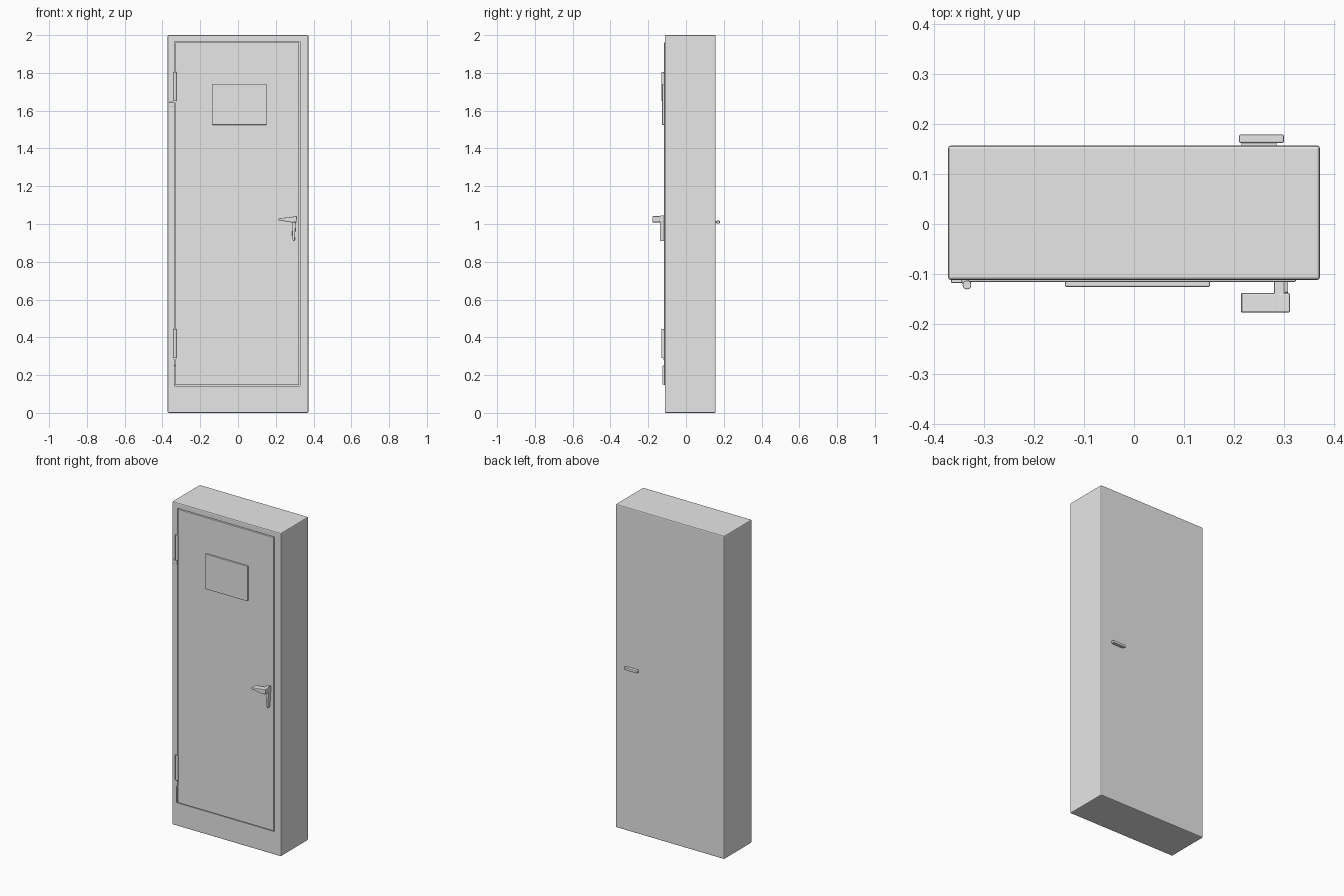
import bpy
import bmesh
from mathutils import Vector

default_cube = bpy.data.objects.get("Cube")
if default_cube:
    bpy.data.objects.remove(default_cube, do_unlink=True)

grey = bpy.data.materials.new("plain_grey")
grey.use_nodes = True
grey.diffuse_color = (0.8, 0.8, 0.8, 1)
grey.node_tree.nodes["Principled BSDF"].inputs["Base Color"].default_value = (0.8, 0.8, 0.8, 1)


def finish(name, bm, bevel=0.0):
    bmesh.ops.recalc_face_normals(bm, faces=bm.faces)
    mesh = bpy.data.meshes.new(name)
    bm.to_mesh(mesh)
    bm.free()
    mesh.materials.append(grey)
    obj = bpy.data.objects.new(name, mesh)
    bpy.context.collection.objects.link(obj)
    if bevel:
        mod = obj.modifiers.new("soft_edges", "BEVEL")
        mod.width = bevel
        mod.segments = 2
    return obj


def box(name, x, y, z, bevel=0.0):
    """Box from (min, max) ranges."""
    lo, hi = Vector((x[0], y[0], z[0])), Vector((x[1], y[1], z[1]))
    bm = bmesh.new()
    bmesh.ops.create_cube(bm, size=1)
    for v in bm.verts:
        v.co = (lo + hi) / 2 + v.co * (hi - lo)
    return finish(name, bm, bevel)


def prism(name, outline, y, bevel=0.0):
    """Outline in x and z, extruded along y."""
    bm = bmesh.new()
    face = bm.faces.new([bm.verts.new((px, y[0], pz)) for px, pz in outline])
    new = bmesh.ops.extrude_face_region(bm, geom=[face])["geom"]
    moved = [g for g in new if isinstance(g, bmesh.types.BMVert)]
    bmesh.ops.translate(bm, verts=moved, vec=(0, y[1] - y[0], 0))
    return finish(name, bm, bevel)


def pin(name, x, y, z, radius):
    """Upright hinge barrel."""
    bm = bmesh.new()
    bmesh.ops.create_cone(bm, cap_ends=True, segments=10, radius1=radius,
                          radius2=radius, depth=z[1] - z[0])
    bmesh.ops.translate(bm, verts=bm.verts, vec=(x, y, sum(z) / 2))
    return finish(name, bm, 0.002)


# Frame block with a shallow door recess
frame = box("door_frame", (-0.372, 0.372), (-0.112, 0.157), (0, 2), 0.006)
cutter = box("recess_cutter", (-0.336, 0.328), (-0.15, -0.104), (0.143, 1.966))
cutter.hide_render = True
cutter.hide_viewport = True
cut = frame.modifiers.new("door_recess", "BOOLEAN")
cut.operation = "DIFFERENCE"
cut.object = cutter
cut.solver = "EXACT"

# Door leaf and its sign plate
box("door_leaf", (-0.332, 0.324), (-0.116, -0.100), (0.147, 1.962), 0.003)
box("sign_plate", (-0.138, 0.152), (-0.126, -0.112), (1.525, 1.742), 0.003)

# Hinges
for name, low in (("upper", 1.65), ("lower", 0.29)):
    pin(name + "_hinge_barrel", -0.334, -0.122, (low, low + 0.155), 0.009)
    box(name + "_hinge_leaf", (-0.345, -0.326), (-0.119, -0.108), (low - 0.01, low + 0.15), 0.002)
box("hinge_stop", (-0.366, -0.336), (-0.118, -0.108), (1.62, 1.645), 0.002)
box("lower_hinge_strip", (-0.339, -0.330), (-0.124, -0.108), (0.15, 0.25), 0.002)

# Front handle: tapered plate, neck and lever
prism("handle_plate", [(0.284, 1.025), (0.288, 0.915), (0.300, 0.908), (0.308, 1.045)],
      (-0.138, -0.110), 0.003)
box("handle_neck", (0.280, 0.308), (-0.170, -0.112), (1.012, 1.038), 0.004)
prism("handle_lever", [(0.213, 1.020), (0.285, 1.008), (0.310, 1.010), (0.312, 1.042), (0.275, 1.036), (0.215, 1.030)],
      (-0.177, -0.138), 0.003)

# Back handle
box("back_handle", (0.210, 0.300), (0.162, 0.179), (1.002, 1.018), 0.003)
box("back_handle_neck", (0.215, 0.285), (0.150, 0.168), (1.004, 1.016))
